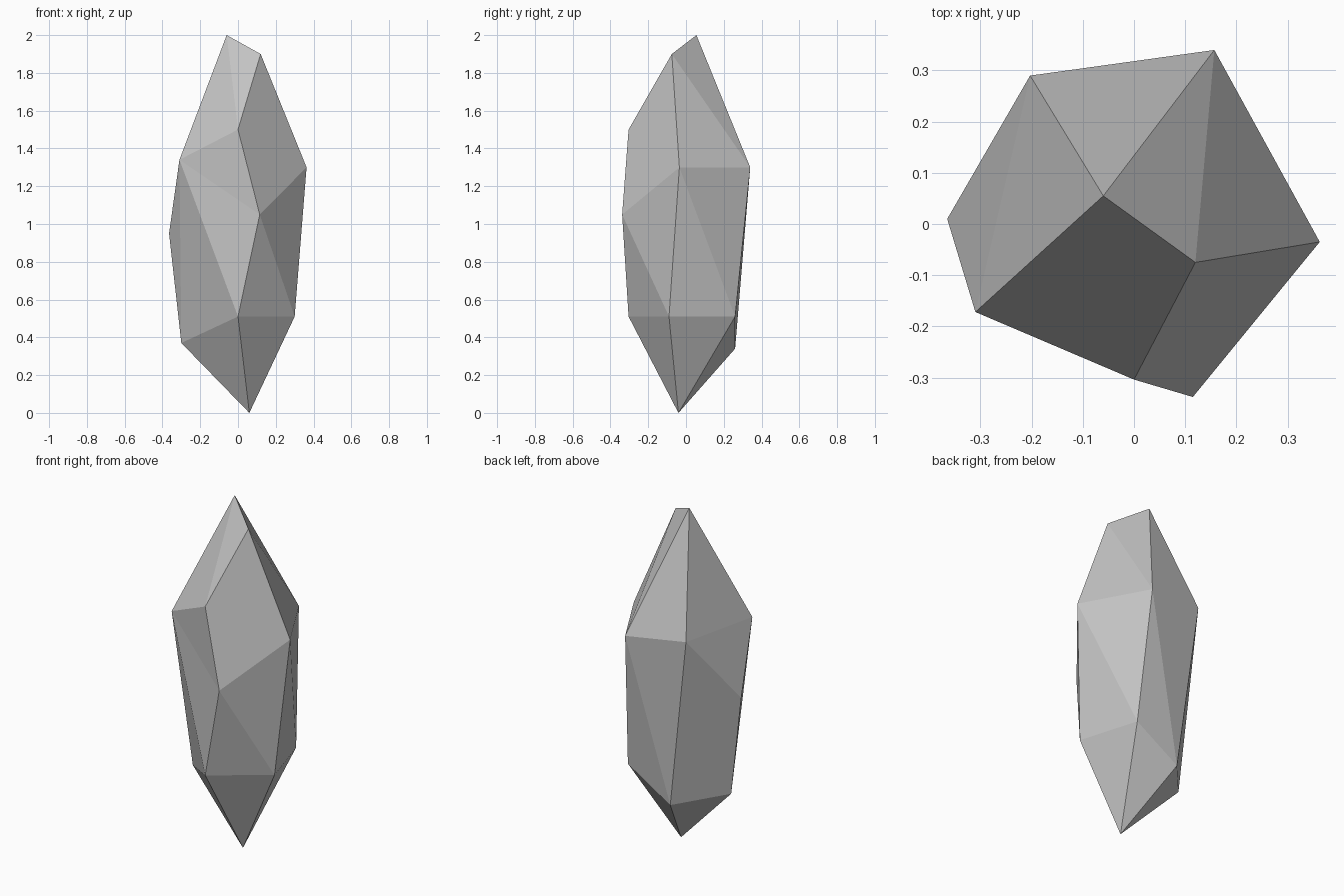
import bpy
import bmesh

cube = bpy.data.objects.get("Cube")
if cube:
    bpy.data.objects.remove(cube, do_unlink=True)

# Corners of the shard: tips, upper crown, waist, lower crown, foot
corners = {
    "tip": (-.06, .055, 2), "side_tip": (.12, -.075, 1.9),
    "upper_front": (0, -.304, 1.5), "upper_right": (.363, -.035, 1.3),
    "upper_back": (.157, .34, 1.3), "upper_rear_left": (-.203, .29, 1.34),
    "upper_left": (-.31, -.172, 1.34),
    "waist_front": (.115, -.338, 1.05), "waist_left": (-.365, .01, .95),
    "lower_front": (0, -.304, .51), "lower_right": (.3, -.09, .51),
    "lower_back": (.195, .26, .51), "lower_rear_left": (-.08, .26, .34),
    "lower_left": (-.3, .01, .37), "foot": (.06, -.04, 0),
}

# Each fan joins one corner to a chain of neighbours with flat facets
fans = {
    "foot": "lower_front lower_right lower_back lower_rear_left lower_left lower_front",
    "tip": "upper_front side_tip upper_back upper_rear_left upper_left upper_front",
    "side_tip": "upper_front upper_right upper_back",
    "upper_front": "upper_left waist_front upper_right",
    "upper_right": "waist_front lower_right lower_back upper_back",
    "waist_front": "upper_left lower_front lower_right",
    "upper_back": "lower_back lower_rear_left upper_rear_left",
    "upper_rear_left": "lower_rear_left lower_left waist_left upper_left",
    "upper_left": "waist_left lower_left lower_front",
}

bm = bmesh.new()
verts = {name: bm.verts.new(co) for name, co in corners.items()}
for hub, chain in fans.items():
    rim = [verts[name] for name in chain.split()]
    for a, b in zip(rim, rim[1:]):
        bm.faces.new((verts[hub], a, b))
bmesh.ops.recalc_face_normals(bm, faces=bm.faces)

mesh = bpy.data.meshes.new("crystal_shard")
bm.to_mesh(mesh)
bm.free()

# Plain grey stone
grey = bpy.data.materials.new("stone_grey")
grey.use_nodes = True
colour = (.55, .55, .55, 1)
grey.diffuse_color = colour
grey.node_tree.nodes["Principled BSDF"].inputs["Base Color"].default_value = colour
mesh.materials.append(grey)

shard = bpy.data.objects.new("crystal_shard", mesh)
bpy.context.collection.objects.link(shard)
